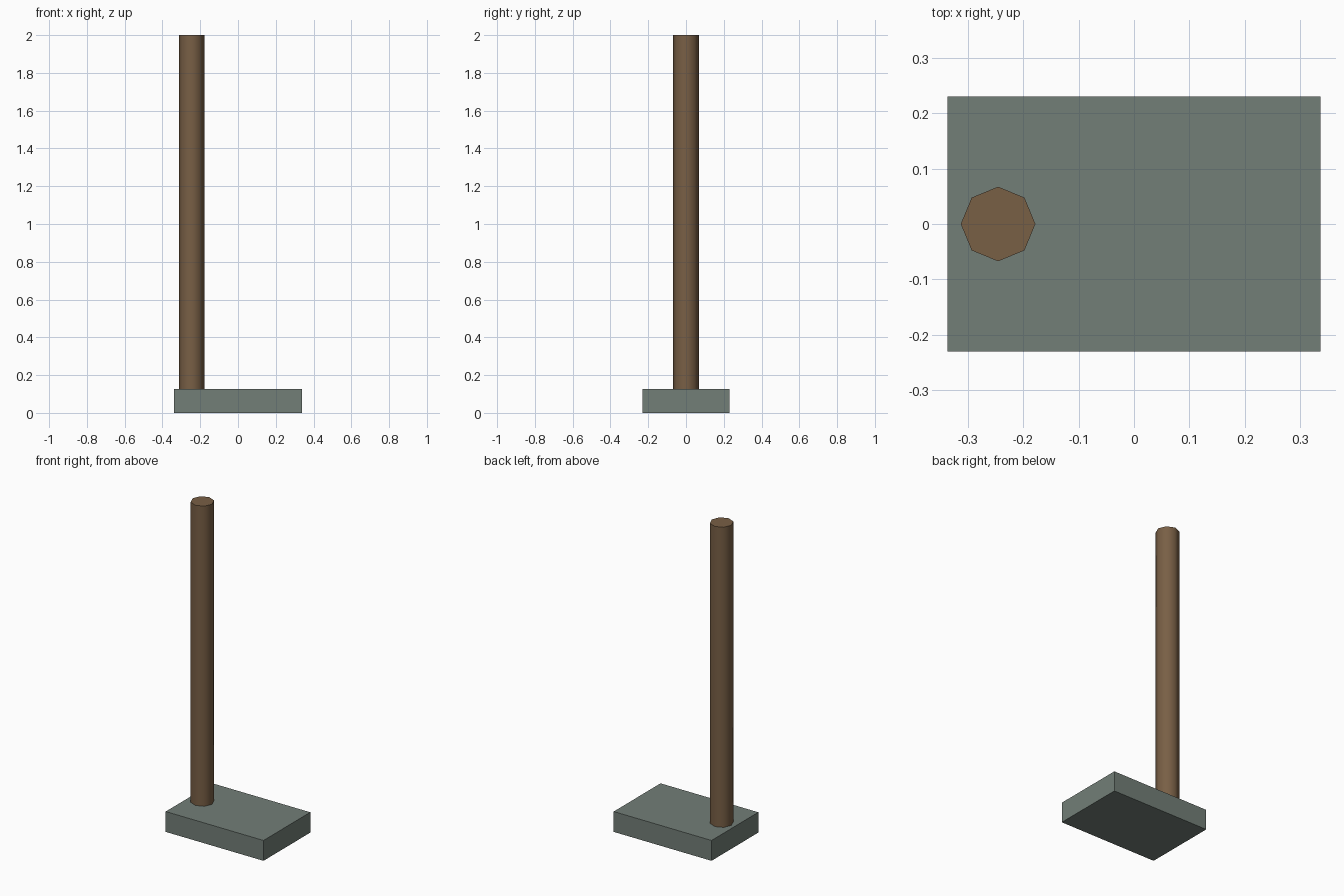
import bpy
from math import radians

if "Cube" in bpy.data.objects:
    bpy.data.objects.remove(bpy.data.objects["Cube"])


def paint(obj, name, rgb):
    mat = bpy.data.materials.new(name)
    mat.diffuse_color = (*rgb, 1.0)
    mat.use_nodes = True
    mat.node_tree.nodes["Principled BSDF"].inputs["Base Color"].default_value = mat.diffuse_color
    obj.data.materials.append(mat)


BASE_SIZE = (0.675, 0.461, 0.127)
POST_X, POST_RADIUS, TOP = -0.246, 0.0675, 2.0

# Flat stone slab
bpy.ops.mesh.primitive_cube_add(size=1, location=(0, 0, BASE_SIZE[2] / 2))
base = bpy.context.object
base.name = "base_slab"
base.scale = BASE_SIZE
bpy.ops.object.transform_apply(location=False, rotation=False, scale=True)
paint(base, "stone_grey", (0.17, 0.21, 0.185))

# Eight-sided wooden post, seated slightly into the slab
bottom = BASE_SIZE[2] - 0.005
bpy.ops.mesh.primitive_cylinder_add(
    vertices=8, radius=POST_RADIUS, depth=TOP - bottom,
    location=(POST_X, 0, (TOP + bottom) / 2))
post = bpy.context.object
post.name = "post"
bpy.ops.object.shade_smooth_by_angle(angle=radians(60))
paint(post, "wood_brown", (0.19, 0.115, 0.06))
